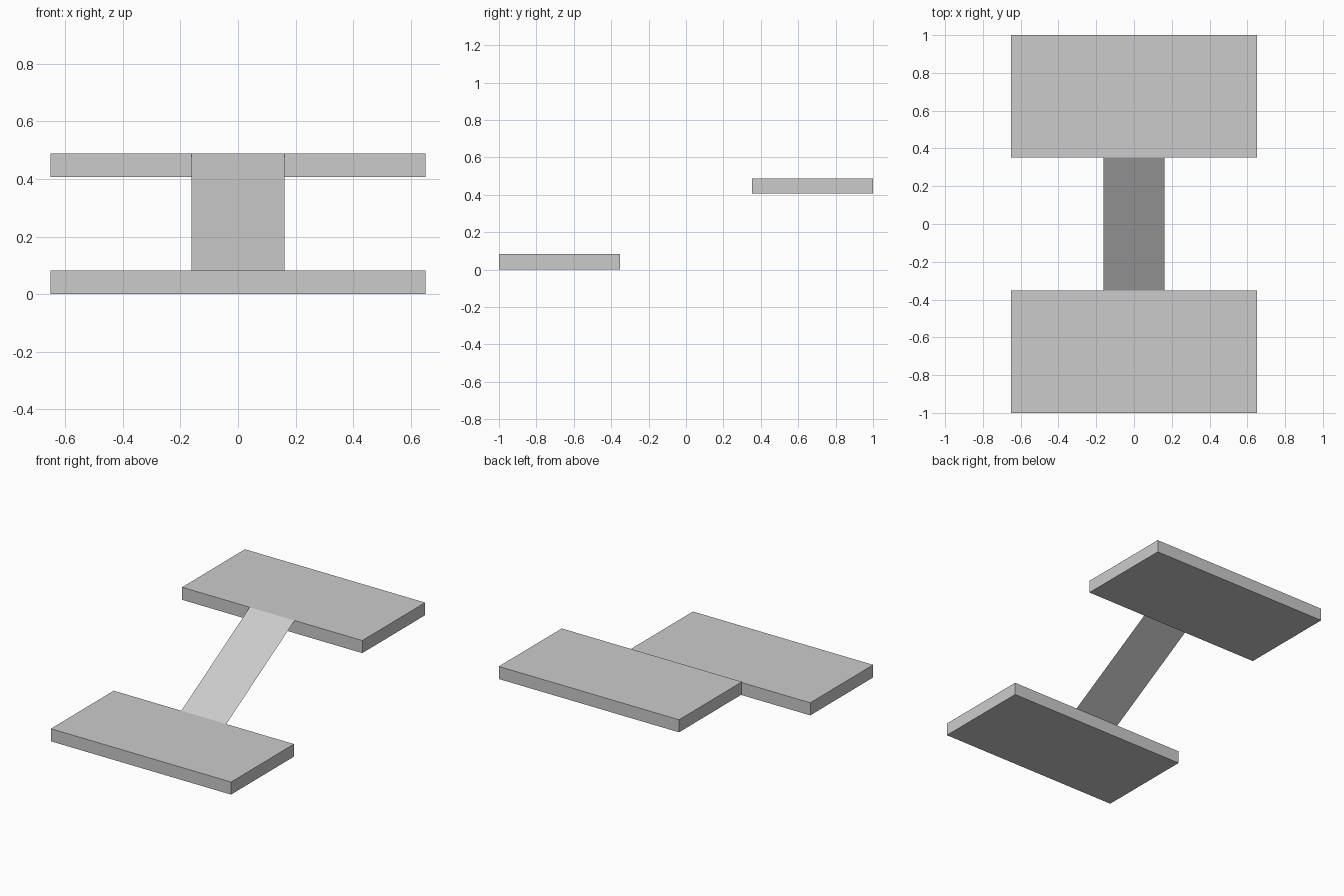
import bpy
import bmesh

if "Cube" in bpy.data.objects:
    bpy.data.objects.remove(bpy.data.objects["Cube"])

gray = bpy.data.materials.new("light_gray")
gray.diffuse_color = (0.6, 0.6, 0.6, 1)
gray.use_nodes = True
gray.node_tree.nodes["Principled BSDF"].inputs["Base Color"].default_value = gray.diffuse_color

HALF_X, INNER_Y, OUTER_Y = 0.65, 0.352, 1.0
THICK, RISE, RAMP_HALF = 0.082, 0.406, 0.162


def finish(name, bm):
    mesh = bpy.data.meshes.new(name)
    bm.to_mesh(mesh)
    bm.free()
    mesh.materials.append(gray)
    obj = bpy.data.objects.new(name, mesh)
    bpy.context.collection.objects.link(obj)
    return obj


def slab(name, side, base):
    bm = bmesh.new()
    bmesh.ops.create_cube(bm, size=1)
    bmesh.ops.scale(bm, vec=(2 * HALF_X, OUTER_Y - INNER_Y, THICK), verts=bm.verts)
    bmesh.ops.translate(bm, vec=(0, side * (INNER_Y + OUTER_Y) / 2, base + THICK / 2),
                        verts=bm.verts)
    return finish(name, bm)


# Two level platforms, the rear one raised
slab("lower_platform", -1, 0)
slab("upper_platform", 1, RISE)

# Thin sloping sheet joining the top edges of the platforms
bm = bmesh.new()
low, high = THICK, THICK + RISE
corners = [(-RAMP_HALF, -INNER_Y, low), (RAMP_HALF, -INNER_Y, low),
           (RAMP_HALF, INNER_Y, high), (-RAMP_HALF, INNER_Y, high)]
bm.faces.new([bm.verts.new(c) for c in corners])
finish("ramp", bm)
